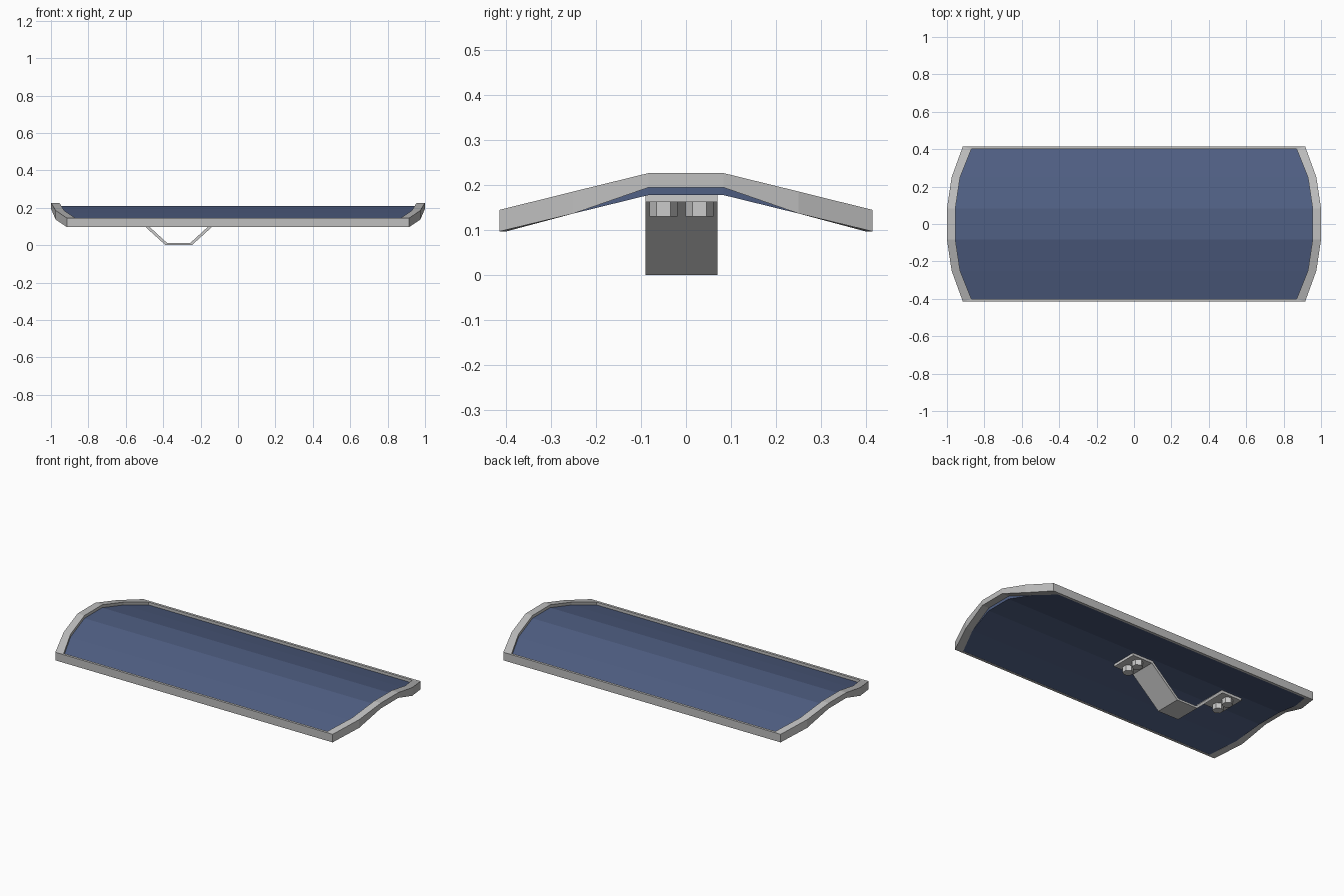
import bpy, bmesh, math
from mathutils import Matrix

cube = bpy.data.objects.get("Cube")
if cube:
    bpy.data.objects.remove(cube, do_unlink=True)


def material(name, rgb):
    mat = bpy.data.materials.new(name)
    mat.use_nodes = True
    mat.diffuse_color = (*rgb, 1)
    mat.node_tree.nodes["Principled BSDF"].inputs["Base Color"].default_value = (*rgb, 1)
    return mat


blue = material("panel blue", (0.08, 0.115, 0.23))
grey = material("frame grey", (0.52, 0.52, 0.52))
steel = material("bracket grey", (0.6, 0.6, 0.6))


def add_object(name, bm, mat):
    bmesh.ops.recalc_face_normals(bm, faces=bm.faces)
    mesh = bpy.data.meshes.new(name)
    bm.to_mesh(mesh)
    bm.free()
    mesh.materials.append(mat)
    obj = bpy.data.objects.new(name, mesh)
    bpy.context.collection.objects.link(obj)
    return obj


def loft(name, sections, mat, closed=False):
    """Skin matching cross-sections, either as a closed ring or with end caps."""
    bm = bmesh.new()
    rings = [[bm.verts.new(p) for p in s] for s in sections]
    pairs = list(zip(rings, rings[1:]))
    if closed:
        pairs.append((rings[-1], rings[0]))
    else:
        bm.faces.new(rings[0])
        bm.faces.new(rings[-1])
    n = len(rings[0])
    for a, b in pairs:
        for i in range(n):
            j = (i + 1) % n
            bm.faces.new((a[i], a[j], b[j], b[i]))
    return add_object(name, bm, mat)


# Stations across the depth: outer y, inner y, outer half length,
# frame bottom, frame top, panel bottom
half = [
    (0.415, 0.40, 0.915, 0.097, 0.145, 0.098),
    (0.25, 0.25, 0.975, 0.137, 0.186, 0.137),
    (0.083, 0.083, 1.0, 0.195, 0.227, 0.178),
]
stations = [(-s[0], -s[1], *s[2:]) for s in half] + half[::-1]
RIM = 0.045
DROP = 0.017

# Arched panel
loft("panel", [[(-x + RIM, yi, pb), (x - RIM, yi, pb),
                (x - RIM, yi, top - DROP), (-x + RIM, yi, top - DROP)]
               for yo, yi, x, bot, top, pb in stations], blue)


# Frame running around the panel
def frame_section(s, side):
    yo, yi, x, bot, top, pb = s
    outer, inner = side * x, side * (x - RIM)
    return [(outer, yo, bot), (outer, yo, top), (inner, yi, top), (inner, yi, bot)]


ring = [frame_section(s, 1) for s in stations]
ring += [frame_section(s, -1) for s in reversed(stations)]
loft("frame", ring, grey, closed=True)

# Bent strap bracket under the panel, mirrored about its own middle
MID = -0.317
lower = [(0.382, 0.163), (0.25, 0.163), (0.07, 0)]
upper = [(0.062, 0.012), (0.243, 0.178), (0.382, 0.178)]
outline = [(MID - x, z) for x, z in lower] + [(MID + x, z) for x, z in reversed(lower)]
outline += [(MID + x, z) for x, z in reversed(upper)] + [(MID - x, z) for x, z in upper]
loft("bracket", [[(x, y, z) for x, z in outline] for y in (-0.09, 0.07)], steel)

# Hexagonal bolt heads on both flanges
for side, name in ((-1, "right"), (1, "left")):
    for y, place in ((-0.05, "front"), (0.03, "back")):
        bm = bmesh.new()
        turn = Matrix.Rotation(math.radians(90), 4, "Z")
        bmesh.ops.create_cone(bm, cap_ends=True, segments=6, radius1=0.031,
                              radius2=0.031, depth=0.034)
        # Blender starts its circle on +y, so check where a corner lies
        if not any(abs(v.co.x) < 0.001 for v in bm.verts):
            bmesh.ops.rotate(bm, verts=bm.verts, matrix=turn)
        bmesh.ops.translate(bm, verts=bm.verts, vec=(MID + side * 0.317, y, 0.147))
        add_object(f"bolt_{name}_{place}", bm, steel)
